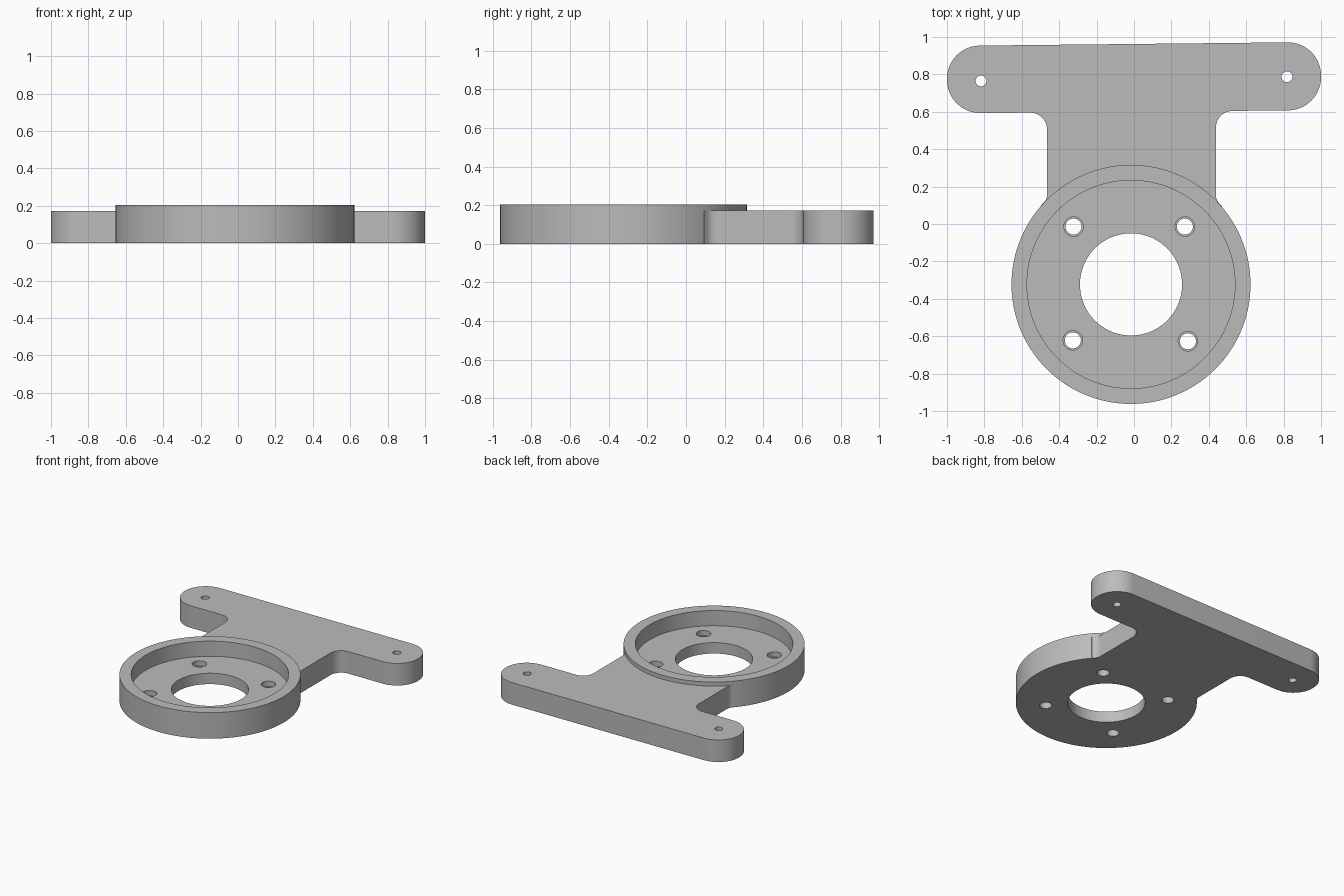
import bpy, bmesh, math
from mathutils import Vector

cube = bpy.data.objects.get("Cube")
if cube:
    bpy.data.objects.remove(cube, do_unlink=True)

RING = (-0.016, -0.323)          # ring centre
RING_TOP, PLATE_TOP, FLOOR = 0.203, 0.172, 0.085

grey = bpy.data.materials.new("plain_grey")
grey.use_nodes = True
colour = (0.5, 0.5, 0.5, 1)
grey.diffuse_color = colour
grey.node_tree.nodes["Principled BSDF"].inputs["Base Color"].default_value = colour


def prism(name, outline, z0, z1):
    """Extrude a closed xy outline from z0 to z1."""
    bm = bmesh.new()
    face = bm.faces.new([bm.verts.new((x, y, z0)) for x, y in outline])
    top = bmesh.ops.extrude_face_region(bm, geom=[face])["geom"]
    bmesh.ops.translate(bm, vec=(0, 0, z1 - z0),
                        verts=[g for g in top if isinstance(g, bmesh.types.BMVert)])
    bmesh.ops.recalc_face_normals(bm, faces=bm.faces)
    mesh = bpy.data.meshes.new(name)
    bm.to_mesh(mesh)
    bm.free()
    mesh.materials.append(grey)
    obj = bpy.data.objects.new(name, mesh)
    bpy.context.collection.objects.link(obj)
    return obj


def disc(name, centre, r, z0, z1, n=96):
    ring = [(centre[0] + r * math.cos(math.tau * i / n),
             centre[1] + r * math.sin(math.tau * i / n)) for i in range(n)]
    return prism(name, ring, z0, z1)


def rounded(corners, n=14):
    """Replace each (x, y, radius) corner by a tangent arc."""
    out = []
    for i, (x, y, r) in enumerate(corners):
        p = Vector((x, y))
        if r == 0:
            out.append((x, y))
            continue
        a = (Vector(corners[i - 1][:2]) - p).normalized()
        b = (Vector(corners[(i + 1) % len(corners)][:2]) - p).normalized()
        half = a.angle(b) / 2
        c = p + (a + b).normalized() * r / math.sin(half)
        u = p + a * r / math.tan(half) - c
        v = p + b * r / math.tan(half) - c
        sweep = u.angle_signed(v)
        for k in range(n + 1):
            t = -sweep * k / n
            out.append((c.x + u.x * math.cos(t) - u.y * math.sin(t),
                        c.y + u.x * math.sin(t) + u.y * math.cos(t)))
    return out


def combine(base, tool, operation):
    mod = base.modifiers.new(operation.lower(), "BOOLEAN")
    mod.operation, mod.solver, mod.object = operation, "EXACT", tool
    bpy.context.view_layer.objects.active = base
    bpy.ops.object.modifier_apply(modifier=mod.name)
    bpy.data.objects.remove(tool, do_unlink=True)


# Slightly tilted mounting bar with rounded ends, and the neck to the ring
bracket = prism("mounting_bracket", rounded([
    (-1.0, 0.952, 0.177), (-1.0, 0.592, 0.177),
    (-0.465, 0.596, 0.09), (-0.465, 0.132, 0.06), (-0.497, 0.100, 0),
    (-0.3, -0.3, 0), (0.27, -0.3, 0),
    (0.470, 0.096, 0), (0.438, 0.128, 0.06), (0.438, 0.604, 0.09),
    (1.0, 0.609, 0.177), (1.0, 0.973, 0.177)]), 0, PLATE_TOP)

# Ring body with its round pocket and central opening
combine(bracket, disc("ring_body", RING, 0.639, 0, RING_TOP, 128), "UNION")
combine(bracket, disc("pocket_cutter", RING, 0.556, FLOOR, 0.4, 128), "DIFFERENCE")
combine(bracket, disc("opening_cutter", RING, 0.273, -0.1, 0.4), "DIFFERENCE")

# Four stepped screw holes in the pocket floor
for hole in [(-0.323, -0.014), (0.272, -0.014), (-0.327, -0.622), (0.288, -0.627)]:
    combine(bracket, disc("screw_cutter", hole, 0.043, -0.1, 0.4, 32), "DIFFERENCE")
    combine(bracket, disc("counterbore_cutter", hole, 0.052, 0.045, 0.4, 32), "DIFFERENCE")

# Two small holes in the bar ends
for hole in [(-0.818, 0.765), (0.818, 0.787)]:
    combine(bracket, disc("bar_hole_cutter", hole, 0.029, -0.1, 0.4, 32), "DIFFERENCE")

# Smooth the curved walls and keep the rims sharp
bpy.ops.object.select_all(action="DESELECT")
bracket.select_set(True)
bpy.context.view_layer.objects.active = bracket
bpy.ops.object.shade_smooth_by_angle(angle=math.radians(30))
